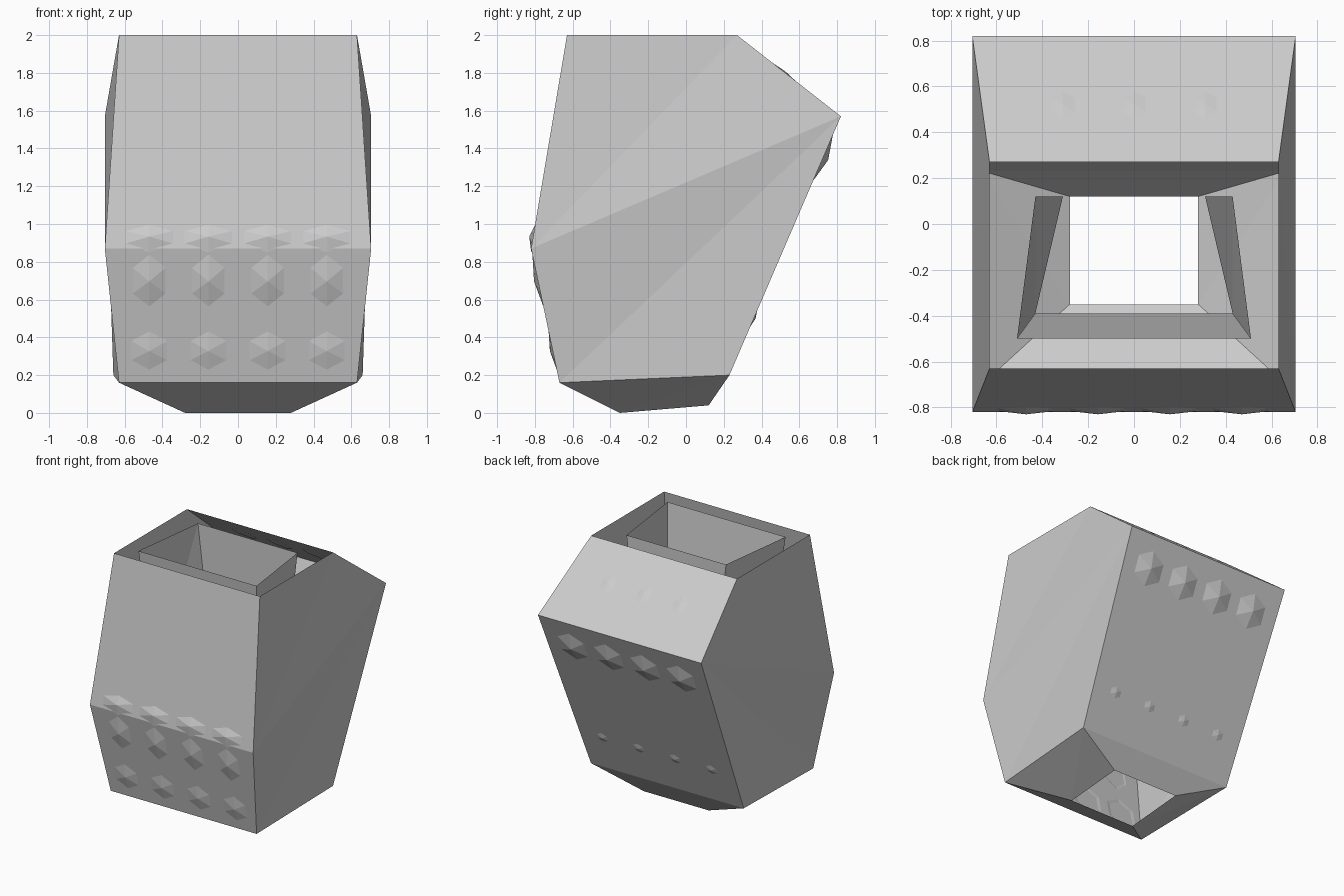
import bpy, bmesh, math
from mathutils import Matrix, Vector

if "Cube" in bpy.data.objects:
    bpy.data.objects.remove(bpy.data.objects["Cube"])


def ring_shell(name, rings, flip_diagonal=()):
    """Open four-sided shell; each ring = (front x, y, z), (back x, y, z)."""
    bm = bmesh.new()
    loops = []
    for (fx, fy, fz), (bx, by, bz) in rings:
        corners = [(-fx, fy, fz), (fx, fy, fz), (bx, by, bz), (-bx, by, bz)]
        loops.append([bm.verts.new(c) for c in corners])
    for k, (a, b) in enumerate(zip(loops, loops[1:])):
        for i in range(4):
            j = (i + 1) % 4
            if i in (1, 3):
                # warped side panels: crease from upper back to lower front
                if i == 1:
                    bm.faces.new((a[1], b[1], a[2]))
                    bm.faces.new((b[1], b[2], a[2]))
                else:
                    bm.faces.new((a[3], b[3], b[0]))
                    bm.faces.new((a[3], b[0], a[0]))
            else:
                bm.faces.new((a[i], b[i], b[j], a[j]))
    me = bpy.data.meshes.new(name)
    bm.to_mesh(me)
    bm.free()
    ob = bpy.data.objects.new(name, me)
    bpy.context.collection.objects.link(ob)
    return ob


def stud_row(name, xs, y, z, wall, half_w, half_h, proud):
    """Row of faceted shallow studs lying on a wall. wall = (dy, dz) going up."""
    up = Vector((0, wall[0], wall[1])).normalized()
    side = Vector((1, 0, 0))
    out = side.cross(up)
    if out.y * y < 0:
        out = -out
    bm = bmesh.new()
    for x in xs:
        c = Vector((x, y, z))
        rim = []
        for i in range(6):
            a = math.radians(60 * i + 30)
            p = c + side * half_w * math.cos(a) / 0.87 + up * half_h * math.sin(a)
            rim.append(bm.verts.new(p - out * 0.004))
        tip = bm.verts.new(c + out * proud)
        for i in range(6):
            bm.faces.new((rim[i], rim[(i + 1) % 6], tip))
    bmesh.ops.recalc_face_normals(bm, faces=bm.faces)
    me = bpy.data.meshes.new(name)
    bm.to_mesh(me)
    bm.free()
    ob = bpy.data.objects.new(name, me)
    bpy.context.collection.objects.link(ob)


# Outer vessel: top rim, shoulder, foot edge, bottom opening
ring_shell("outer_shell", [
    ((0.63, -0.63, 2.0), (0.63, 0.27, 2.0)),
    ((0.705, -0.82, 0.87), (0.705, 0.82, 1.57)),
    ((0.63, -0.67, 0.16), (0.66, 0.23, 0.20)),
    ((0.28, -0.35, 0.0), (0.28, 0.12, 0.04)),
])

# Inner tapered liner, open at both ends
ring_shell("inner_liner", [
    ((0.51, -0.50, 2.0), (0.43, 0.12, 2.0)),
    ((0.43, -0.39, 1.0), (0.31, 0.12, 1.0)),
])

# Faceted relief rows
four = [-0.47, -0.157, 0.157, 0.47]
stud_row("front_upper_studs", four, -0.81, 0.93, (0.19, 1.13), 0.15, 0.08, 0.02)
stud_row("front_middle_studs", four, -0.785, 0.70, (-0.15, 0.71), 0.10, 0.16, 0.02)
stud_row("front_lower_studs", four, -0.706, 0.33, (-0.15, 0.71), 0.12, 0.13, 0.015)
stud_row("back_upper_studs", four, 0.725, 1.35, (0.59, 1.37), 0.13, 0.15, 0.03)
stud_row("back_lower_studs", four, 0.36, 0.50, (0.59, 1.37), 0.06, 0.06, 0.008)
stud_row("roof_studs", [-0.31, 0.0, 0.31], 0.52, 1.805, (-0.55, 0.43), 0.08, 0.12, 0.006)
